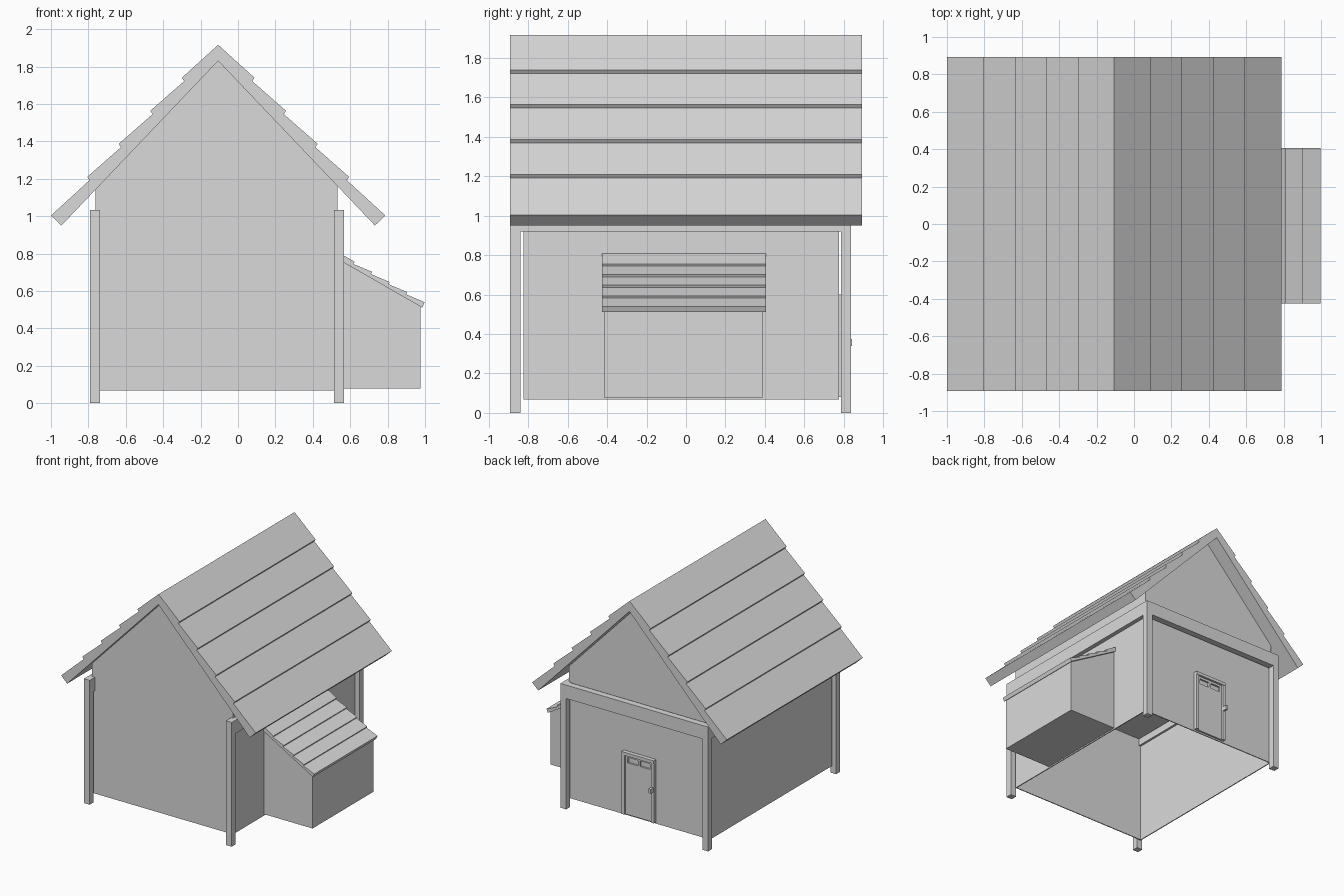
import bpy
import bmesh
from mathutils import Vector

cube = bpy.data.objects.get("Cube")
if cube:
    bpy.data.objects.remove(cube, do_unlink=True)

GREY = (0.7, 0.7, 0.7, 1)
mat = bpy.data.materials.new("plain_grey")
mat.use_nodes = True
mat.diffuse_color = GREY
mat.node_tree.nodes["Principled BSDF"].inputs["Base Color"].default_value = GREY


def extrude(name, profile, y0, y1):
    """Extrude an (x, z) outline along y."""
    bm = bmesh.new()
    face = bm.faces.new([bm.verts.new((x, y0, z)) for x, z in profile])
    res = bmesh.ops.extrude_face_region(bm, geom=[face])
    verts = [v for v in res["geom"] if isinstance(v, bmesh.types.BMVert)]
    bmesh.ops.translate(bm, verts=verts, vec=(0, y1 - y0, 0))
    bmesh.ops.recalc_face_normals(bm, faces=bm.faces)
    mesh = bpy.data.meshes.new(name)
    bm.to_mesh(mesh)
    bm.free()
    mesh.materials.append(mat)
    obj = bpy.data.objects.new(name, mesh)
    bpy.context.collection.objects.link(obj)
    return obj


def box(name, x0, x1, y0, y1, z0, z1):
    return extrude(name, [(x0, z0), (x1, z0), (x1, z1), (x0, z1)], y0, y1)


def clapboards(butts, lap):
    """Stepped outline of boards; butts are their lower corners, then the top."""
    points = []
    for a, b in zip(butts, butts[1:]):
        points += [a, (b[0] + lap[0], b[1] + lap[1])]
    return points[:-1] + [butts[-1]]


def spaced(a, b, count):
    a, b = Vector(a), Vector(b)
    return [tuple(a.lerp(b, i / (count - 1))) for i in range(count)]


# Main dimensions
RIDGE_X = -0.106
LEFT, RIGHT = -0.763, 0.531
FRONT, BACK = -0.825, 0.775
BASE = 0.067
APEX = 1.83


def under_roof(x):
    return APEX - abs(x - RIDGE_X) * 1.05


# Roof: stepped boards on both slopes, hollow beneath
butts = [(-1.0, 1.003)] + spaced((-0.806, 1.21), (-0.3, 1.74), 4) + [(RIDGE_X, 1.916)]
slope = clapboards(butts, (0.012, -0.018))
mirrored = [(2 * RIDGE_X - x, z) for x, z in reversed(slope[:-1])]
inner = [(0.732, 0.95), (RIDGE_X, APEX), (-0.944, 0.95)]
extrude("roof", slope + mirrored + inner, -0.892, 0.893)

# Gable walls
gable = [(LEFT, BASE), (RIGHT, BASE), (RIGHT, under_roof(RIGHT)),
         (RIDGE_X, APEX), (LEFT, under_roof(LEFT))]
extrude("front_wall", gable, FRONT, FRONT + 0.008)
extrude("back_wall", gable, BACK - 0.008, BACK)

# Side walls and ceiling
for name, x, dx in (("right_side_wall", LEFT, 0.008), ("left_side_wall", RIGHT, -0.008)):
    box(name, min(x, x + dx), max(x, x + dx), FRONT, BACK, BASE, under_roof(x))
box("ceiling", LEFT, RIGHT, FRONT, BACK, 0.98, 0.99)

# Corner posts and the beams between them
POST = 0.053
xs = (-0.79, 0.514)
ys = (-0.893, 0.785)
for side, x in zip(("right", "left"), xs):
    for end, y in zip(("front", "back"), ys):
        box(f"{end}_{side}_post", x, x + POST, y, y + POST, 0, 1.032)
    box(f"{side}_beam", x, x + POST, ys[0] + POST, ys[1], 0.92, 1.032)
box("back_beam", xs[0] + POST, xs[1], ys[1], ys[1] + POST, 0.92, 1.032)

# Nest box with a sloping boarded lid
box_outline = [(RIGHT, 0.078), (0.975, 0.078), (0.975, 0.527), (RIGHT, 0.785)]
extrude("nest_box", box_outline, -0.415, 0.387)
lid = clapboards(spaced((0.998, 0.54), (0.53, 0.81), 6), (-0.006, -0.012))
extrude("nest_box_lid", lid + [(0.53, 0.772), (0.985, 0.511)], -0.425, 0.405)

# Door frame on the back wall
D0, D1, FOOT, TOP = -0.268, 0.028, 0.08, 0.6
STILE = 0.026
FACE = BACK + 0.03
for name, x in (("right", D0), ("left", D1 - STILE)):
    box(f"door_{name}_jamb", x, x + STILE, BACK, FACE, FOOT, TOP)
box("door_lintel", D0, D1, BACK, FACE + 0.003, TOP - STILE, TOP)

# Door panel with two small panes above it
P0, P1 = D0 + STILE, D1 - STILE
mid = (P0 + P1) / 2
PANEL = BACK + 0.015
box("door_panel", P0, P1, BACK, PANEL, FOOT, 0.51)
box("door_top_rail", P0, P1, BACK, PANEL, 0.555, TOP - STILE)
for i, x in enumerate((P0, mid - 0.01, P1 - 0.02)):
    box(f"window_bar_{i + 1}", x, x + 0.02, BACK, PANEL, 0.51, 0.555)

# Door knob
box("door_knob", D0 + 0.004, D0 + 0.024, FACE, 0.842, 0.34, 0.375)
